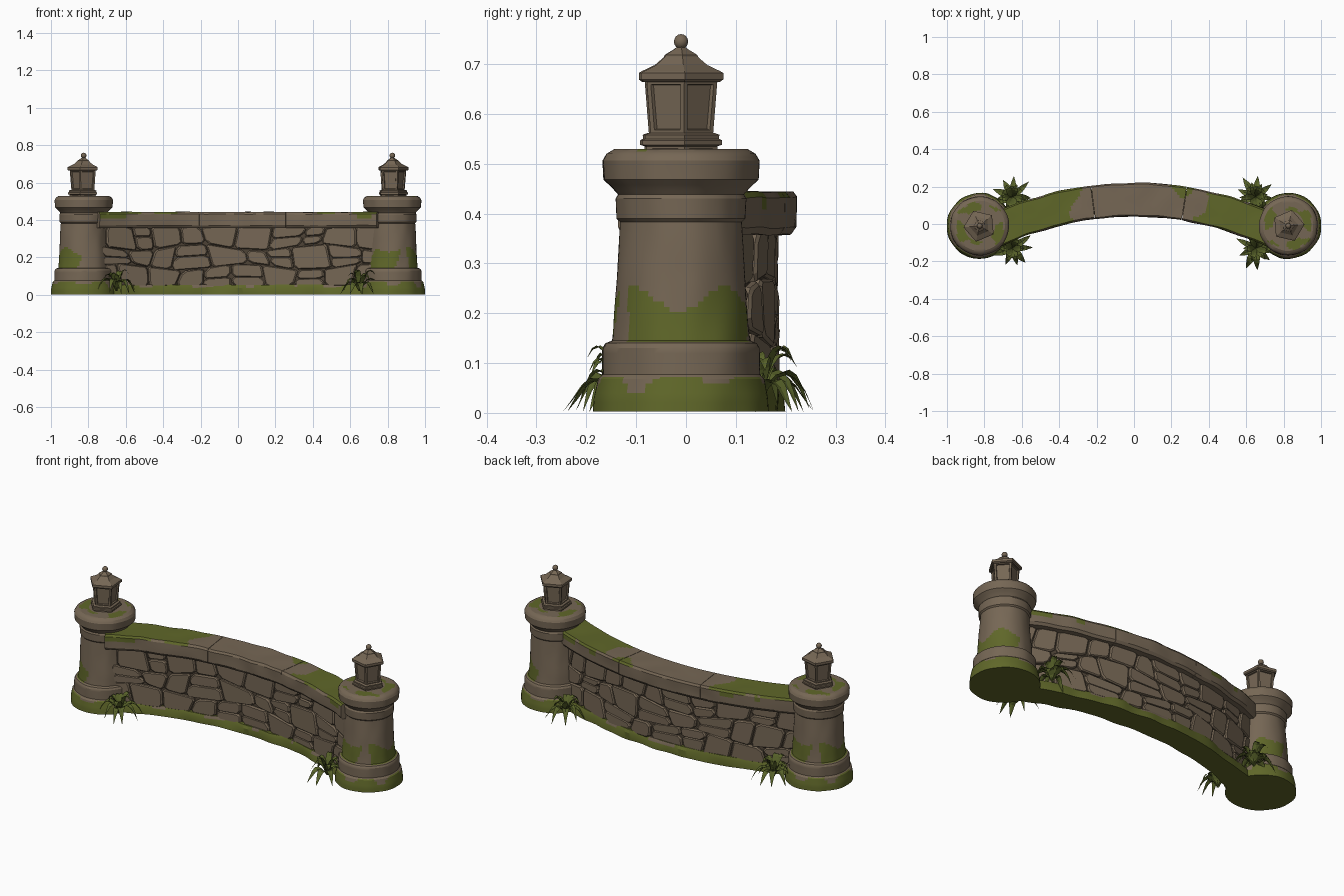
import bpy, bmesh, math, random
from math import sin, cos, pi, atan2, hypot, radians
from mathutils import Vector, noise

random.seed(7)
cube = bpy.data.objects.get("Cube")
if cube:
    bpy.data.objects.remove(cube)


def material(name, r, g, b):
    m = bpy.data.materials.new(name)
    m.use_nodes = True
    m.diffuse_color = (r, g, b, 1)
    bsdf = m.node_tree.nodes["Principled BSDF"]
    bsdf.inputs["Base Color"].default_value = (r, g, b, 1)
    bsdf.inputs["Roughness"].default_value = 0.9
    return m


STONE = material("brown stone", 0.18, 0.135, 0.09)
MOSS = material("green moss", 0.115, 0.135, 0.022)
JOINT = material("dark joint", 0.075, 0.056, 0.037)
LEAF = material("fern green", 0.095, 0.12, 0.022)

RADIUS, CENTRE_Y = 1.74, -1.61          # plan arc of the wall
HALF_LENGTH = 0.81
PILLAR_X, PILLAR_Y = 0.825, -0.01


def wobble(x, y, z, scale=6):
    return noise.noise(Vector((x, y, z)) * scale)


def make(name, verts, faces, mats, rule=None, angle=30):
    """Mesh object with materials chosen per face by a rule on its centre."""
    me = bpy.data.meshes.new(name)
    me.from_pydata(verts, [], faces)
    bm = bmesh.new()
    bm.from_mesh(me)
    bmesh.ops.remove_doubles(bm, verts=bm.verts, dist=1e-5)
    bmesh.ops.recalc_face_normals(bm, faces=bm.faces)
    if rule:
        for f in bm.faces:
            f.material_index = int(rule(f.calc_center_median(), f.normal))
    bm.to_mesh(me)
    bm.free()
    for m in mats:
        me.materials.append(m)
    ob = bpy.data.objects.new(name, me)
    bpy.context.collection.objects.link(ob)
    if angle:
        bpy.ops.object.select_all(action='DESELECT')
        ob.select_set(True)
        bpy.context.view_layer.objects.active = ob
        bpy.ops.object.shade_smooth_by_angle(angle=radians(angle))
    return ob


def refine(points, step, closed=False):
    """Split the segments of a profile into short steps."""
    out = []
    ends = points[1:] + (points[:1] if closed else [])
    for p, q in zip(points, ends):
        n = max(1, math.ceil(hypot(q[0] - p[0], q[1] - p[1]) / step))
        out += [(p[0] + (q[0] - p[0]) * i / n, p[1] + (q[1] - p[1]) * i / n) for i in range(n)]
    return out if closed else out + points[-1:]


def lathe(name, profile, sides, mats, rule=None, turn=0, rough=0, angle=30):
    verts = []
    for r, z in profile:
        for k in range(sides):
            a = turn + 2 * pi * k / sides
            rr = r * (1 + rough * wobble(cos(a), sin(a), z * 3, 2.5))
            verts.append((rr * cos(a), rr * sin(a), z))
    faces = [(i * sides + k, i * sides + (k + 1) % sides,
              (i + 1) * sides + (k + 1) % sides, (i + 1) * sides + k)
             for i in range(len(profile) - 1) for k in range(sides)]
    return make(name, verts, faces, mats, rule, angle)


def place(s, off, z):
    a = s / RADIUS
    return ((RADIUS + off) * sin(a), CENTRE_Y + (RADIUS + off) * cos(a), z)


def sweep(name, profile, s0, s1, mats, rule=None, rough=0):
    """Closed (offset, height) profile swept along the wall's arc."""
    n, m = max(2, round((s1 - s0) / 0.015)), len(profile)
    verts = []
    for i in range(n + 1):
        s = s0 + (s1 - s0) * i / n
        for off, z in profile:
            d = rough * wobble(s, off, z, 9)
            verts.append(place(s, off + d, z + d * 0.5 if z > 0.02 else z))
    faces = [(i * m + k, i * m + (k + 1) % m, (i + 1) * m + (k + 1) % m, (i + 1) * m + k)
             for i in range(n) for k in range(m)]
    faces += [tuple(range(m)), tuple(range(n * m, n * m + m))]
    return make(name, verts, faces, mats, rule)


# ---- pillars ----
def pillar_moss(c, normal):
    a, r = atan2(c.y, c.x), hypot(c.x, c.y)
    n = wobble(c.x, c.y, c.z, 14)
    if c.z < 0.073:
        return c.z < 0.068 + 0.022 * cos(6 * a) + 0.02 * n
    if 0.143 < c.z < 0.3:
        deg = math.degrees(a)
        slope = (c.z - 0.2) * 150
        if -52 - slope * 0.5 < deg < 85 + slope:
            return c.z < 0.228 - 0.025 * cos(4 * a) + 0.015 * n
        if -145 + slope < deg < -75 + slope:
            return c.z < 0.235 + 0.03 * n
    if c.z > 0.518:
        return 0.08 < r < 0.128 + 0.02 * n and wobble(c.x, c.y, 1, 11) > -0.12
    return False


pillar_profile = refine([
    (0, 0.003), (0.176, 0.003), (0.174, 0.03), (0.166, 0.068), (0.157, 0.077),
    (0.156, 0.13), (0.15, 0.14), (0.137, 0.145), (0.135, 0.17), (0.122, 0.383),
    (0.129, 0.39), (0.131, 0.43), (0.126, 0.438), (0.138, 0.452), (0.155, 0.468),
    (0.157, 0.506), (0.149, 0.52), (0.134, 0.529), (0, 0.531)], 0.011)
lantern_base = [(0, 0.525), (0.075, 0.525), (0.075, 0.535), (0.084, 0.538), (0.084, 0.547),
                (0.078, 0.55), (0.079, 0.558), (0.068, 0.562), (0, 0.562)]
lantern_body = [(0.066, 0.558), (0.075, 0.668)]
lantern_roof = [(0, 0.664), (0.08, 0.664), (0.087, 0.669), (0.087, 0.682), (0.08, 0.686),
                (0.054, 0.698), (0.035, 0.714), (0.034, 0.718), (0.014, 0.73), (0.008, 0.735), (0, 0.735)]
finial_profile = [(0.015 * sin(pi * i / 8), 0.745 - 0.015 * cos(pi * i / 8)) for i in range(9)]


def recess_panels(ob):
    """Sink a framed panel into every side of the lantern."""
    bm = bmesh.new()
    bm.from_mesh(ob.data)
    bmesh.ops.inset_individual(bm, faces=bm.faces[:], thickness=0.013, depth=0)
    panels = [f for f in bm.faces if all(len(e.link_faces) == 2 for e in f.edges)
              and f.calc_area() > 0.003]
    bmesh.ops.inset_individual(bm, faces=panels, thickness=0.003, depth=-0.007)
    bm.to_mesh(ob.data)
    bm.free()


for side, x, turn in (("left", PILLAR_X, 0), ("right", -PILLAR_X, pi)):
    five = dict(sides=5, mats=[STONE], turn=radians(5), angle=0)
    body = lathe(side + "_lantern_body", lantern_body, **five)
    recess_panels(body)
    parts = [
        lathe(side + "_pillar", pillar_profile, 72, [STONE, MOSS], pillar_moss, rough=0.025),
        lathe(side + "_lantern_base", lantern_base, **five), body,
        lathe(side + "_lantern_roof", lantern_roof, **five),
        lathe(side + "_finial", finial_profile, 10, [STONE], angle=40)]
    for ob in parts:
        ob.location = (x, PILLAR_Y, 0)
        ob.rotation_euler.z = turn


# ---- wall core, mossy plinth and coping ----
sweep("wall_core", [(-0.042, 0.03), (0.042, 0.03), (0.042, 0.38), (-0.042, 0.38)],
      -HALF_LENGTH, HALF_LENGTH, [JOINT])
plinth = [(-0.066, 0.003), (0.066, 0.003), (0.064, 0.04), (0.056, 0.056), (-0.056, 0.056), (-0.064, 0.04)]
sweep("plinth", plinth, -HALF_LENGTH, HALF_LENGTH, [MOSS, STONE],
      lambda c, n: c.z > 0.045 and wobble(c.x, c.y, 0, 7) > 0.25, rough=0.012)


def coping_moss(c, normal):
    off = hypot(c.x, c.y - CENTRE_Y) - RADIUS
    n = wobble(c.x, c.y, 2, 7)
    cover = (abs(c.x) - 0.33) * 2.2 + n * 0.9 + off * (1.5 if c.x > 0 else -1)
    if c.z > 0.437:
        return cover > -0.02
    return c.z > 0.405 and cover > 0.35 and n > 0.1


coping = refine([(-0.08, 0.358), (0.08, 0.358), (0.09, 0.372), (0.09, 0.432),
                 (0.082, 0.443), (-0.082, 0.443), (-0.09, 0.432), (-0.09, 0.372)], 0.014, True)
joints = [-HALF_LENGTH, -0.22, 0.27, HALF_LENGTH]
for i, (a, b) in enumerate(zip(joints, joints[1:])):
    sweep(f"coping_{i + 1}", coping, a + 0.001, b - 0.001, [STONE, MOSS], coping_moss, rough=0.006)


# ---- facing stones ----
def course(i, s, face):
    z = (0.045, 0.15, 0.255, 0.365)[i]
    return z + (0.02 * sin(9 * s + 2.3 * i + face) if i in (1, 2) else 0)


def stone(verts, faces, corners, face):
    """One chamfered block with cut corners, standing proud of the core."""
    pts = [Vector(c) for c in corners]
    mid = sum(pts, Vector((0, 0))) / 4
    ring = []
    for k, p in enumerate(pts):
        for q in (pts[k - 1], pts[(k + 1) % 4]):
            ring.append(p + (q - p).normalized() * random.uniform(0.008, 0.024))
    base, proud = len(verts), random.uniform(0.053, 0.06)
    for inset, off in ((0.002, 0.035), (0.0025, proud - 0.006), (0.01, proud)):
        for p in ring:
            q = p + (mid - p).normalized() * inset
            verts.append(place(q.x, face * (off + random.uniform(-0.001, 0.001)), q.y))
    for j in range(2):
        for k in range(8):
            a, b = base + j * 8 + k, base + j * 8 + (k + 1) % 8
            faces.append((a, b, b + 8, a + 8))
    faces.append(tuple(range(base + 16, base + 24)))


for label, face in (("front", -1), ("back", 1)):
    verts, faces = [], []
    for row in range(3):
        s, tilt = -HALF_LENGTH + 0.03 * row, 0
        while s < HALF_LENGTH - 0.1:
            e = min(s + random.uniform(0.1, 0.21), HALF_LENGTH)
            lean = random.uniform(-0.018, 0.018)
            low = [(s - tilt, course(row, s, face)), (e - lean, course(row, e, face))]
            high = [(e + lean, course(row + 1, e, face)), (s + tilt, course(row + 1, s, face))]
            if random.random() < 0.22:
                t = random.uniform(0.4, 0.6)
                m0, m1 = (tuple(Vector(low[k]).lerp(Vector(high[1 - k]), t)) for k in (0, 1))
                stone(verts, faces, low + [m1, m0], face)
                stone(verts, faces, [m0, m1] + high, face)
            else:
                stone(verts, faces, low + high, face)
            s, tilt = e, lean
    make(label + "_facing_stones", verts, faces, [STONE], angle=20)


# ---- ferns at the foot of each pillar ----
def fern(name, x, y):
    verts, faces, steps = [], [], 6
    for count, reach, rise, droop in ((9, 0.115, 0.13, 0.1), (6, 0.08, 0.16, 0.05)):
        for k in range(count):
            a = 2 * pi * (k + random.uniform(-0.25, 0.25)) / count
            length, wide = reach * random.uniform(0.8, 1.08), random.uniform(0.015, 0.021)
            lift = rise * random.uniform(0.85, 1.15)
            base = len(verts)
            for i in range(steps + 1):
                t = i / steps
                w = wide * sin(pi * (0.08 + 0.92 * t) ** 0.85)
                z = max(0.002, 0.02 + lift * 1.7 * t * (1 - 0.5 * t) - droop * 1.3 * t ** 2.2)
                for side in (-1, 0, 1):
                    verts.append((x + length * t * cos(a) - side * w * sin(a),
                                  y + length * t * sin(a) + side * w * cos(a),
                                  z + abs(side) * w * 0.35))
            for i in range(steps):
                for j in (0, 1):
                    p = base + i * 3 + j
                    faces.append((p, p + 1, p + 4, p + 3))
    make(name, verts, faces, [LEAF], angle=0)


for side, sign in (("left", 1), ("right", -1)):
    fern(side + "_front_fern", sign * 0.65, -0.13)
    fern(side + "_back_fern", sign * 0.65, 0.145)
